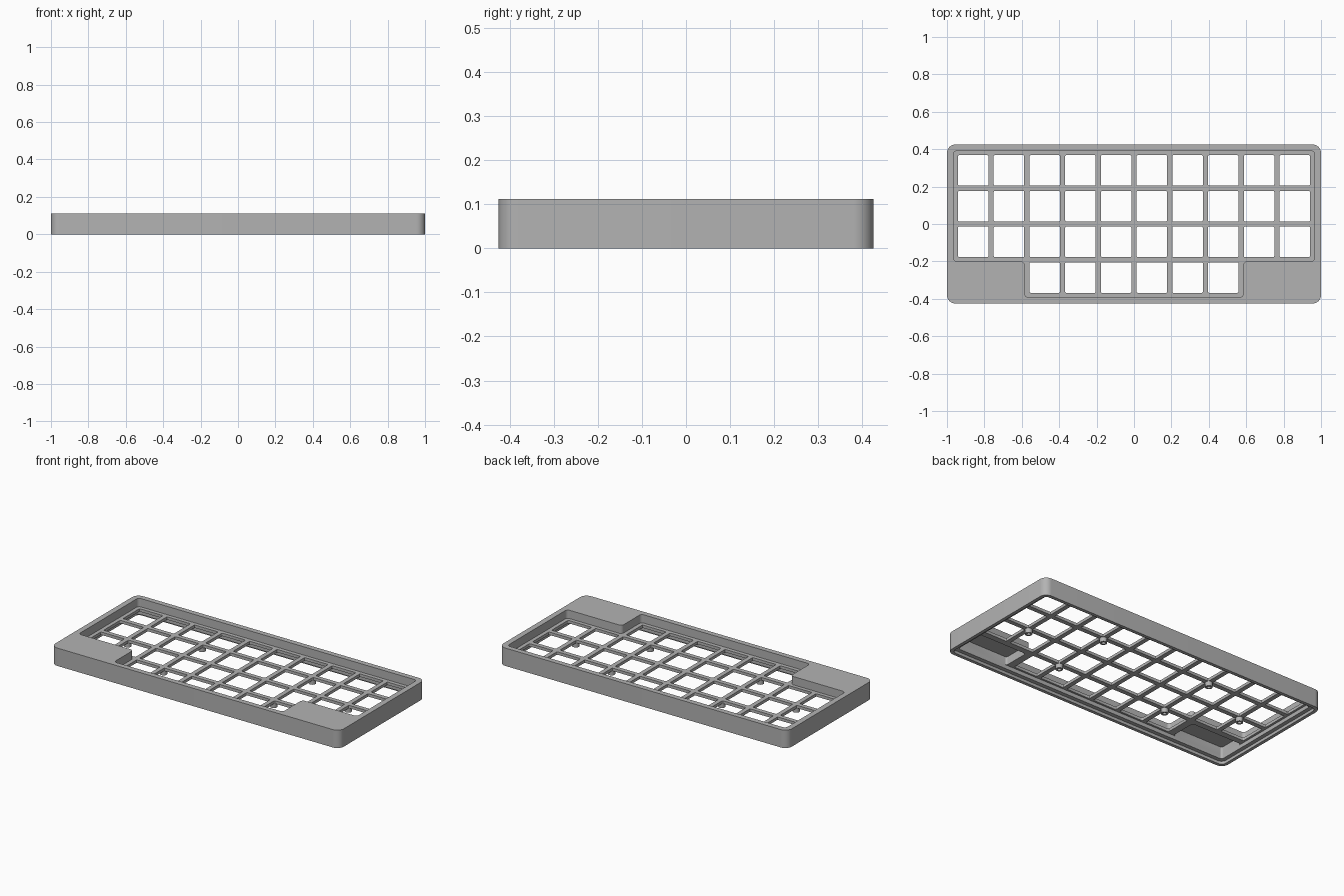
import bpy, bmesh
from math import sin, cos, pi, radians
from mathutils import Vector, Matrix

default = bpy.data.objects.get("Cube")
if default:
    bpy.data.objects.remove(default, do_unlink=True)

HEIGHT = 0.112
PLATE_TOP, PLATE_BOTTOM = 0.06, 0.042
PITCH = 0.191

grey = bpy.data.materials.new("plain grey")
grey.use_nodes = True
colour = (0.45, 0.45, 0.45, 1)
grey.diffuse_color = colour
grey.node_tree.nodes["Principled BSDF"].inputs["Base Color"].default_value = colour


def rounded(corners, r, steps=6):
    """Round the right-angled corners of a closed outline."""
    out = []
    for i, c in enumerate(corners):
        p = Vector(c)
        u = (Vector(corners[i - 1]) - p).normalized()
        v = (Vector(corners[(i + 1) % len(corners)]) - p).normalized()
        for k in range(steps + 1):
            t = k / steps * pi / 2
            out.append(p + r * (u + v - v * cos(t) - u * sin(t)))
    return out


def rect(x0, x1, y0, y1):
    return [(x0, y0), (x1, y0), (x1, y1), (x0, y1)]


def make_object(name, bm):
    bmesh.ops.recalc_face_normals(bm, faces=bm.faces)
    mesh = bpy.data.meshes.new(name)
    bm.to_mesh(mesh)
    bm.free()
    mesh.materials.append(grey)
    obj = bpy.data.objects.new(name, mesh)
    bpy.context.collection.objects.link(obj)
    return obj


def prisms(name, outlines, z0, z1):
    """Extrude one or more outlines between two heights."""
    bm = bmesh.new()
    for pts in outlines:
        face = bm.faces.new([bm.verts.new((p.x, p.y, z0)) for p in pts])
        ext = bmesh.ops.extrude_face_region(bm, geom=[face], use_keep_orig=True)
        verts = [e for e in ext["geom"] if isinstance(e, bmesh.types.BMVert)]
        bmesh.ops.translate(bm, verts=verts, vec=(0, 0, z1 - z0))
    return make_object(name, bm)


def activate(obj):
    bpy.ops.object.select_all(action="DESELECT")
    obj.select_set(True)
    bpy.context.view_layer.objects.active = obj


def cut(target, outlines, z0, z1):
    """Subtract extruded outlines from the target."""
    cutter = prisms("cutter", outlines, z0, z1)
    cutter.hide_render = True
    mod = target.modifiers.new("cut", "BOOLEAN")
    mod.operation = "DIFFERENCE"
    mod.solver = "EXACT"
    mod.object = cutter
    activate(target)
    bpy.ops.object.modifier_apply(modifier=mod.name)
    bpy.data.objects.remove(cutter, do_unlink=True)


# Outer case block
case = prisms("keyboard_case", [rounded(rect(-1, 1, -0.425, 0.425), 0.045, 10)], 0, HEIGHT)

# T-shaped key well in the top
well = [(-0.965, 0.392), (-0.965, -0.2), (-0.585, -0.2), (-0.585, -0.392),
        (0.585, -0.392), (0.585, -0.2), (0.965, -0.2), (0.965, 0.392)]
cut(case, [rounded(well, 0.02)], PLATE_TOP, 0.2)

# Stepped hollow underneath, with a ledge for a base cover
cut(case, [rounded(rect(-0.98, 0.98, -0.405, 0.405), 0.03)], -0.1, 0.018)
cut(case, [rounded(rect(-0.955, 0.955, -0.38, 0.38), 0.015)], -0.1, PLATE_BOTTOM)

# Pockets beneath the two solid front corners
pockets = [rounded(rect(a, b, -0.38, -0.215), 0.012)
           for a, b in ((-0.955, -0.605), (0.605, 0.955))]
cut(case, pockets, 0.02, 0.093)

# Square switch openings: three full rows and a shorter front row
half = 0.0815
openings = []
for row in range(4):
    columns = range(2, 8) if row == 0 else range(10)
    for col in columns:
        x, y = (col - 4.5) * PITCH, (row - 1.5) * PITCH
        openings.append(rounded(rect(x - half, x + half, y - half, y + half), 0.006, 3))
cut(case, openings, 0.03, 0.08)

activate(case)
bpy.ops.object.shade_smooth_by_angle(angle=radians(30))

# Hollow screw posts under the plate crossings
for side, label in ((1, "left"), (-1, "right")):
    for col, row, place in ((4, 0, "outer"), (2, 1, "back"), (2, -1, "front")):
        bm = bmesh.new()
        profile = [(0.021, 0.05), (0.021, 0.014), (0.011, 0.014), (0.011, 0.041), (0, 0.041)]
        ring = [bm.verts.new((r, 0, z)) for r, z in profile]
        edges = [bm.edges.new(pair) for pair in zip(ring, ring[1:])]
        bmesh.ops.spin(bm, geom=ring + edges, cent=(0, 0, 0), axis=(0, 0, 1),
                       angle=2 * pi, steps=24)
        bmesh.ops.remove_doubles(bm, verts=bm.verts, dist=0.0001)
        bm.transform(Matrix.Translation((side * col * PITCH, row * PITCH, 0)))
        post = make_object(f"screw_post_{label}_{place}", bm)
        activate(post)
        bpy.ops.object.shade_smooth_by_angle(angle=radians(30))
